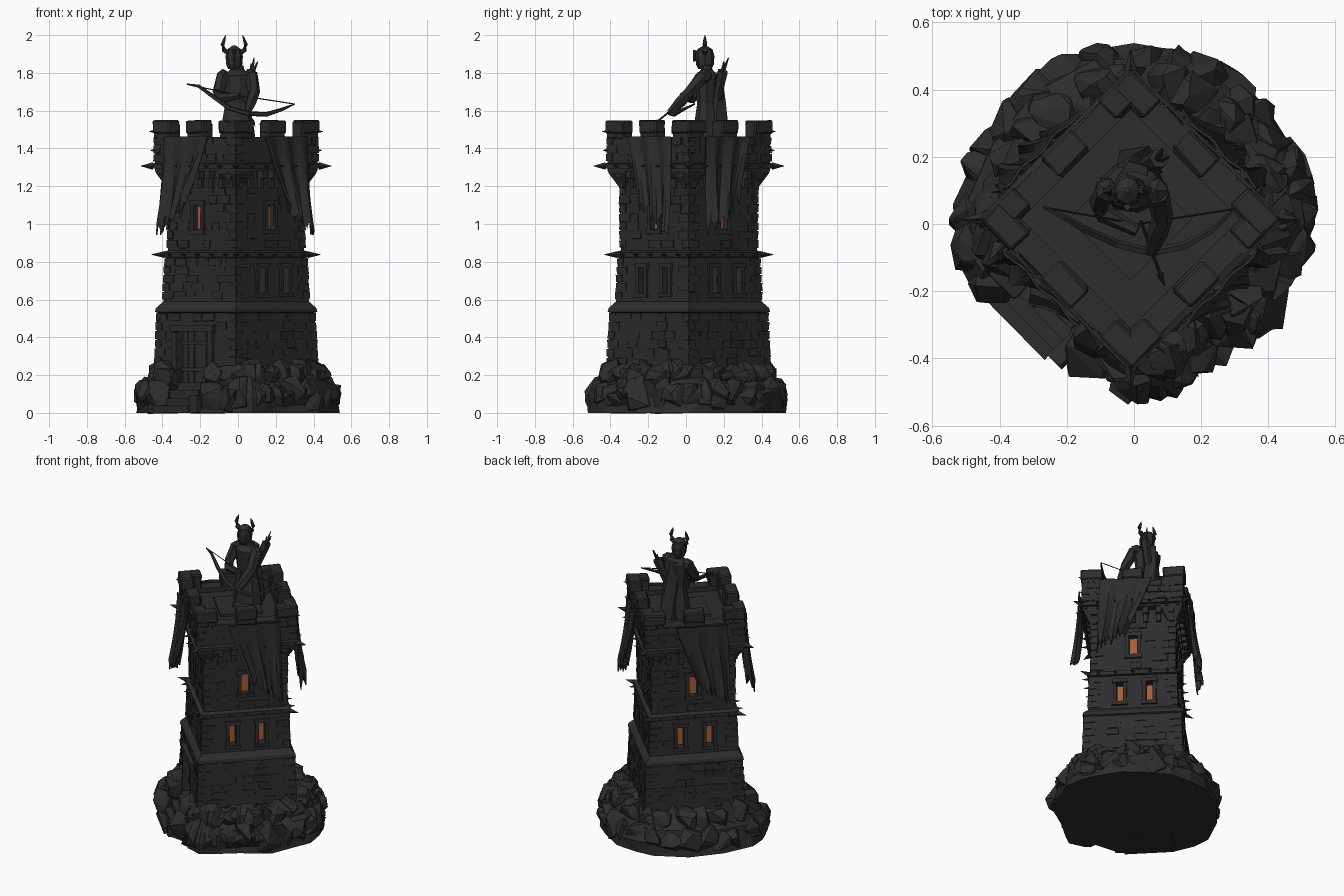
import bpy, bmesh, math, random
from mathutils import Vector, Matrix

if "Cube" in bpy.data.objects:
    bpy.data.objects.remove(bpy.data.objects["Cube"])

random.seed(7)
R2 = math.sqrt(2)
CX, CY = -0.01, 0.015            # tower axis


def material(name, rgb):
    m = bpy.data.materials.new(name)
    m.diffuse_color = (*rgb, 1)
    m.use_nodes = True
    m.node_tree.nodes["Principled BSDF"].inputs["Base Color"].default_value = m.diffuse_color
    return m


CHARCOAL = material("charcoal", (0.026, 0.026, 0.026))
GLOW = material("window_orange", (0.40, 0.11, 0.035))


def finish(bm, name, mat=CHARCOAL):
    bmesh.ops.recalc_face_normals(bm, faces=bm.faces)
    me = bpy.data.meshes.new(name)
    bm.to_mesh(me)
    bm.free()
    me.materials.append(mat)
    ob = bpy.data.objects.new(name, me)
    bpy.context.collection.objects.link(ob)
    return ob


def skin(bm, rings):
    n = len(rings[0])
    for a, b in zip(rings, rings[1:]):
        for i in range(n):
            bm.faces.new((a[i], a[(i + 1) % n], b[(i + 1) % n], b[i]))
    bm.faces.new(rings[0][::-1])
    bm.faces.new(rings[-1])


def lathe(bm, prof, n, c=(CX, CY), sy=1.0):
    skin(bm, [[bm.verts.new((c[0] + r * math.cos(2 * math.pi * i / n),
                             c[1] + sy * r * math.sin(2 * math.pi * i / n), z))
               for i in range(n)] for r, z in prof])


def tube(bm, pts, radii, n=6):
    pts = [Vector(p) for p in pts]
    rings = []
    for i, p in enumerate(pts):
        d = (pts[min(i + 1, len(pts) - 1)] - pts[max(i - 1, 0)]).normalized()
        q = d.to_track_quat('Z', 'Y')
        rings.append([bm.verts.new(p + q @ Vector((radii[i] * math.cos(2 * math.pi * j / n),
                                                   radii[i] * math.sin(2 * math.pi * j / n), 0)))
                      for j in range(n)])
    skin(bm, rings)


# Wall frames: local x points outward, local y runs along the wall.
# 0 front-left, 1 front-right, 2 back-right, 3 back-left
WALL = [Matrix.Translation((CX, CY, 0)) @ Matrix.Rotation(math.radians(225 + 90 * k), 4, 'Z') for k in range(4)]


def box(bm, k, a0, a1, t0, t1, z0, z1, jit=0.0):
    m = WALL[k] @ Matrix.Translation(((a0 + a1) / 2, (t0 + t1) / 2, (z0 + z1) / 2)) \
        @ Matrix.Diagonal((a1 - a0, t1 - t0, z1 - z0, 1))
    for v in bmesh.ops.create_cube(bm, size=1, matrix=m)['verts']:
        v.co += Vector([random.uniform(-jit, jit) for _ in range(3)])


def spike(bm, p, d, length, r):
    p, d = Vector(p), Vector(d)
    tube(bm, [p - d * 0.01, p + d * length], [r, 0.001], 4)


# Tower core with parapet and sunken roof floor
PROF = [(0.45, 0.0), (0.43, 0.25), (0.415, 0.53), (0.43, 0.535), (0.425, 0.555), (0.385, 0.59),
        (0.372, 0.84), (0.36, 0.86), (0.362, 1.28), (0.43, 1.28), (0.43, 1.46), (0.325, 1.46), (0.325, 1.43)]
bm = bmesh.new()
lathe(bm, PROF, 4)
core = finish(bm, "tower_core")


def wall_a(z):
    for (d0, z0), (d1, z1) in zip(PROF, PROF[1:]):
        if z0 <= z <= z1:
            return (d0 + (d1 - d0) * (z - z0) / max(z1 - z0, 1e-6)) / R2
    return 0.25


# Window and door openings: wall, t centre, half width, z low, z high
WIN = [(k, t, 0.026, 0.97, 1.10) for k, t in ((0, -0.03), (1, 0.0), (2, 0.0), (3, 0.0))]
WIN += [(k, t, 0.02, 0.635, 0.77) for k in (1, 2, 3) for t in (-0.08, 0.10)]
DOOR = (0, -0.015, 0.115, 0.16, 0.43)
cut = bmesh.new()
panes = bmesh.new()
frames = bmesh.new()
for k, t, w, z0, z1 in WIN:
    box(cut, k, 0.232, 0.40, t - w, t + w, z0, z1)
    box(panes, k, 0.231, 0.237, t - w * 0.8, t + w * 0.8, z0 + 0.005, z1 - 0.01)
    a = wall_a((z0 + z1) / 2)
    box(frames, k, a - 0.02, a + 0.010, t - w - 0.022, t - w, z0 - 0.01, z1 + 0.01, 0.002)
    box(frames, k, a - 0.02, a + 0.010, t + w, t + w + 0.022, z0 - 0.01, z1 + 0.01, 0.002)
    box(frames, k, a - 0.02, a + 0.014, t - w - 0.028, t + w + 0.028, z1, z1 + 0.024, 0.002)
    box(frames, k, a - 0.02, a + 0.016, t - w - 0.028, t + w + 0.028, z0 - 0.024, z0, 0.002)
k, t, w, z0, z1 = DOOR
box(cut, k, 0.262, 0.45, t - w, t + w, z0, z1)
for s in (-1, 1):
    c = t + s * (w + 0.018)
    box(frames, 0, 0.27, 0.318, c - 0.018, c + 0.018, 0.14, z1, 0.002)
box(frames, 0, 0.27, 0.322, t - w - 0.045, t + w + 0.045, z1, z1 + 0.035, 0.002)
cutter = finish(cut, "opening_cutter")
cutter.hide_render = True
mod = core.modifiers.new("openings", 'BOOLEAN')
mod.operation, mod.object, mod.solver = 'DIFFERENCE', cutter, 'EXACT'
bpy.context.view_layer.objects.active = core
bpy.ops.object.modifier_apply(modifier=mod.name)
bpy.data.objects.remove(cutter)
finish(panes, "window_panes", GLOW)
finish(frames, "opening_frames")

# Door planks with iron straps
bm = bmesh.new()
for i in range(5):
    c = t - w + (i + 0.5) * 2 * w / 5
    box(bm, 0, 0.255, 0.272 + 0.004 * (i % 2), c - 0.020, c + 0.020, z0, z1)
for z in (0.22, 0.36):
    box(bm, 0, 0.26, 0.282, t - w, t + w, z, z + 0.02)
finish(bm, "door")

# Steps with side cheeks
bm = bmesh.new()
for i in range(4):
    box(bm, 0, 0.25, 0.355 + 0.04 * i, -0.145, 0.115, 0, 0.16 - 0.04 * i, 0.003)
for c in (-0.175, 0.14):
    box(bm, 0, 0.25, 0.36, c - 0.028, c + 0.028, 0, 0.19, 0.005)
    box(bm, 0, 0.25, 0.46, c - 0.026, c + 0.026, 0, 0.09, 0.006)
finish(bm, "steps")

# Raised stones on the walls and alternating corner stones
bm = bmesh.new()
openings = WIN + [DOOR]
for k in range(4):
    for lo, hi in ((0.20, 0.53), (0.60, 0.82), (0.87, 1.20), (1.33, 1.46)):
        rows = round((hi - lo) / 0.045)
        h = (hi - lo) / rows
        for r in range(rows):
            za, zb = lo + r * h, lo + (r + 1) * h
            a = wall_a(zb)
            q = 0.045 if (r + k) % 2 else 0.075
            for s in (-1, 1):
                e = s * (a + 0.004)
                box(bm, k, a - 0.02, a + 0.006, min(e, e - s * q), max(e, e - s * q), za + 0.003, zb - 0.003, 0.003)
            x = -a + 0.08
            while x < a - 0.12:
                n = random.uniform(0.05, 0.11)
                hit = any(o[0] == k and x < o[1] + o[2] + .03 and x + n > o[1] - o[2] - .03 and
                          za < o[4] + .03 and zb > o[3] - .03 for o in openings)
                if random.random() < 0.55 and not hit:
                    box(bm, k, a - 0.02, a + random.uniform(0.002, 0.010), x + 0.003, x + n - 0.003,
                        za + 0.003, zb - 0.003, 0.003)
                x += n
finish(bm, "wall_stones")

# Trim bands
for name, prof in (("lower_band", [(0.36, 0.82), (0.395, 0.825), (0.395, 0.85), (0.36, 0.86)]),
                   ("upper_band", [(0.40, 1.29), (0.455, 1.295), (0.455, 1.318), (0.40, 1.33)])):
    bm = bmesh.new()
    lathe(bm, prof, 4)
    finish(bm, name)

# Iron spikes on bands and corner merlons
bm = bmesh.new()
for k in range(4):
    n = WALL[k].to_3x3() @ Vector((1, 0, 0))
    for a, z in ((0.279, 0.838), (0.321, 1.307)):
        for i in range(5):
            spike(bm, WALL[k] @ Vector((a, (i - 2) * 0.105, z)), n, 0.036, 0.012)
    c = Vector((math.cos(k * math.pi / 2), math.sin(k * math.pi / 2), 0))
    for d, z, ln, r in ((0.39, 0.838, 0.058, 0.018), (0.45, 1.307, 0.055, 0.02),
                        (0.43, 1.49, 0.03, 0.012), (0.43, 1.39, 0.025, 0.012)):
        spike(bm, Vector((CX, CY, z)) + c * d, c, ln, r)
finish(bm, "iron_spikes")

# Corbels under the parapet, flaring at the corners
bm = bmesh.new()
for k in range(4):
    for i in range(7):
        c = (i - 3) * 0.078
        box(bm, k, 0.24, 0.296, c - 0.017, c + 0.017, 1.24, 1.285, 0.002)
        box(bm, k, 0.24, 0.274, c - 0.014, c + 0.014, 1.19, 1.24, 0.002)
    ang = k * math.pi / 2
    c = (CX + 0.335 * math.cos(ang), CY + 0.335 * math.sin(ang))
    lathe(bm, [(0.03, 1.19), (0.09, 1.27), (0.095, 1.29)], 4, c)
finish(bm, "corbels")

# Merlons: one mid block and two corner arms per wall
bm = bmesh.new()
for k in range(4):
    for t0, t1 in ((-0.31, -0.185), (-0.06, 0.06), (0.185, 0.31)):
        box(bm, k, 0.232, 0.308, t0, t1, 1.45, 1.535, 0.003)
        box(bm, k, 0.238, 0.316, t0 - 0.003, t1 + 0.003, 1.48, 1.548, 0.004)
bmesh.ops.bevel(bm, geom=bm.edges[:], offset=0.007, segments=1, affect='EDGES')
finish(bm, "merlons")

# Roof slabs
bm = bmesh.new()
box(bm, 0, -0.13, 0.13, -0.13, 0.13, 1.42, 1.445)
finish(bm, "roof_slab")

# Torn banners on each wall, leaning toward the side corners
for k, s in enumerate((-1, 1, -1, 1)):
    bm = bmesh.new()
    NT, NZ = 14, 12
    tear = [random.uniform(0, 0.10) * (j % 2) for j in range(NT + 1)]
    grid = []
    for i in range(NZ + 1):
        v = i / NZ
        row = []
        for j in range(NT + 1):
            u = j / NT
            tt = (-0.12 + 0.13 * v) * (1 - u) + (0.20 + 0.015 * v) * u
            fold = 0.016 * math.sin(u * 15 + k) * (0.35 + v)
            z = 1.462 - v * (0.36 + 0.16 * u ** 0.7 - tear[j])
            row.append(bm.verts.new(WALL[k] @ Vector((0.337 + 0.035 * v * v + fold, s * tt, z))))
        grid.append(row)
    for i in range(NZ):
        for j in range(NT):
            bm.faces.new((grid[i][j], grid[i][j + 1], grid[i + 1][j + 1], grid[i + 1][j]))
    ob = finish(bm, f"banner_{k + 1}")
    ob.modifiers.new("thickness", 'SOLIDIFY').thickness = 0.008

# Rocky mound following the ground outline
OUT = [(0, .54), (-.12, .53), (-.32, .42), (-.46, .25), (-.55, .06), (-.54, -.06), (-.48, -.2), (-.36, -.31),
       (-.24, -.42), (-.06, -.44), (-.03, -.5), (.08, -.53), (.15, -.48), (.27, -.38), (.36, -.32), (.44, -.27),
       (.5, -.12), (.55, 0), (.53, .12), (.5, .2), (.4, .36), (.3, .44), (.15, .53)]
bm = bmesh.new()
rings = []
for f, z in ((0.98, 0), (0.97, 0.07), (0.90, 0.15), (0.76, 0.22), (0.5, 0.25)):
    ring = []
    for x, y in OUT:
        low = 0.22 if abs(x - y) < 0.3 and x + y < -0.4 else 1
        g = f + random.uniform(-0.03, 0.03) * (z > 0)
        ring.append(bm.verts.new((x * g, y * g, z * low * random.uniform(0.85, 1.15))))
    rings.append(ring)
skin(bm, rings)
bmesh.ops.triangulate(bm, faces=[f for f in bm.faces if len(f.verts) == 4])
finish(bm, "rock_mound")

# Faceted boulders around the foot
bm = bmesh.new()
for i, (x, y) in enumerate(OUT + [((a[0] + b[0]) / 2, (a[1] + b[1]) / 2) for a, b in zip(OUT, OUT[1:])]):
    if abs(x - y) < 0.27 and x + y < -0.4:
        continue
    for f, zc, size in ((0.87, 0.09, 0.085), (0.76, 0.19, 0.075)):
        rx, rz = size * random.uniform(0.9, 1.25), size * random.uniform(0.9, 1.5)
        vs = []
        for _ in range(15):
            d = Vector([random.gauss(0, 1) for _ in range(3)]).normalized()
            p = Vector((x * f + d.x * rx, y * f + d.y * rx, max(0, zc + d.z * rz)))
            m = min(1, 0.55 / math.hypot(p.x, p.y))
            vs.append(bm.verts.new((p.x * m, p.y * m, p.z)))
        bmesh.ops.convex_hull(bm, input=vs)
bmesh.ops.delete(bm, geom=[v for v in bm.verts if not v.link_faces], context='VERTS')
finish(bm, "boulders")

# Archer: tunic, cape, helmet
bm = bmesh.new()
lathe(bm, [(0.10, 1.43), (0.088, 1.52), (0.066, 1.64), (0.07, 1.655), (0.082, 1.74), (0.085, 1.785),
           (0.04, 1.815), (0.033, 1.84)], 9, (-0.005, 0.11), 0.78)
tube(bm, [(0, 0.14, 1.80), (0, 0.155, 1.65), (0.01, 0.165, 1.44)], [0.05, 0.055, 0.075], 5)
finish(bm, "archer_body")
bm = bmesh.new()
lathe(bm, [(0.032, 1.82), (0.043, 1.845), (0.046, 1.89), (0.036, 1.925), (0.008, 1.945)], 8, (-0.02, 0.10), 1.1)
tube(bm, [(-0.02, 0.05, 1.92), (-0.02, 0.042, 1.86)], [0.012, 0.006], 4)
for s in (-1, 1):
    tube(bm, [(-0.02 + s * x, 0.10, z) for x, z in
              ((0.03, 1.905), (0.055, 1.922), (0.062, 1.95), (0.052, 1.978), (0.045, 2.0))],
         [0.015, 0.015, 0.012, 0.008, 0.001])
finish(bm, "horned_helmet")

# Archer arms and shoulder plates
bm = bmesh.new()
tube(bm, [(0.07, 0.09, 1.785), (0.085, 0.02, 1.70), (0.07, -0.03, 1.645), (0.05, -0.085, 1.59)],
     [0.036, 0.032, 0.030, 0.018])
tube(bm, [(-0.08, 0.10, 1.785), (-0.105, 0.06, 1.70), (-0.09, 0.03, 1.665), (0.01, -0.02, 1.68)],
     [0.036, 0.030, 0.028, 0.018])
for x in (-0.08, 0.065):
    bmesh.ops.create_icosphere(bm, subdivisions=1, radius=0.042, matrix=Matrix.Translation((x, 0.1, 1.78)))
finish(bm, "archer_arms")

# Bow, string, arrow, quiver
bm = bmesh.new()
tips = [(-0.27, 0.05, 1.74), (0.30, 0.045, 1.635)]
tube(bm, [tips[0], (-0.21, 0.02, 1.73), (-0.14, -0.02, 1.68), (-0.05, -0.06, 1.615), (0.05, -0.085, 1.585),
          (0.15, -0.065, 1.58), (0.23, -0.02, 1.605), tips[1]],
     [0.004, 0.009, 0.012, 0.013, 0.013, 0.013, 0.010, 0.004], 5)
tube(bm, [tips[0], (0.01, 0.0, 1.68), tips[1]], [0.003] * 3, 4)
tube(bm, [(0.02, 0.01, 1.675), (0.08, -0.155, 1.54)], [0.005, 0.005], 4)
spike(bm, (0.08, -0.155, 1.54), Vector((0.06, -0.165, -0.135)).normalized(), 0.04, 0.011)
finish(bm, "bow_and_arrow")
bm = bmesh.new()
tube(bm, [(0.01, 0.155, 1.62), (0.075, 0.195, 1.81)], [0.022, 0.03])
for x, y, z in ((0.085, 0.225, 1.88), (0.105, 0.20, 1.86), (0.07, 0.205, 1.85)):
    tube(bm, [(0.07, 0.19, 1.79), (x, y, z)], [0.014, 0.003], 4)
finish(bm, "quiver")
